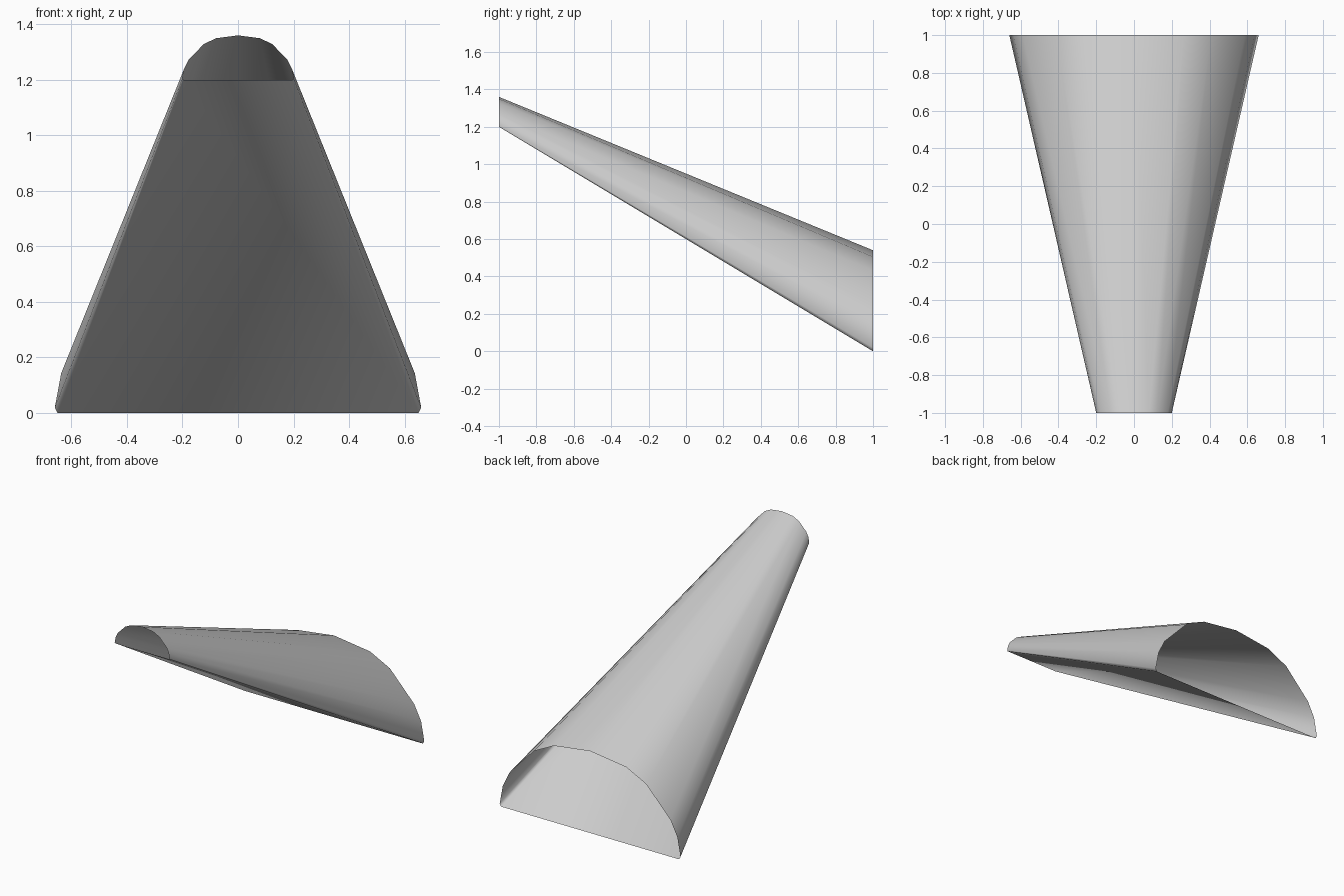
import bpy, bmesh
from math import radians

if "Cube" in bpy.data.objects:
    bpy.data.objects.remove(bpy.data.objects["Cube"])

# Half of the arched section, normalised: x in half widths, z in heights
half = [(0.985, 0.0), (1.0, 0.035), (0.965, 0.265), (0.89, 0.45),
        (0.62, 0.80), (0.40, 0.935)]
section = half + [(0.0, 1.0)] + [(-x, z) for x, z in reversed(half)]

bm = bmesh.new()


def ring(y, base, half_width, height):
    """One closed outline of the chute at depth y."""
    return [bm.verts.new((x * half_width, y, base + z * height)) for x, z in section]


# Open-ended tapered shell: small high mouth in front, wide low mouth behind
front = ring(-1, 1.2, 0.2, 0.16)
back = ring(1, 0.0, 0.66, 0.54)
n = len(section)
for i in range(n):
    j = (i + 1) % n
    bm.faces.new((front[i], back[i], back[j], front[j]))
bm.normal_update()
if bm.faces[:][n // 2].normal.z < 0:
    bmesh.ops.reverse_faces(bm, faces=bm.faces[:])

mesh = bpy.data.meshes.new("tapered_chute")
bm.to_mesh(mesh)
bm.free()
chute = bpy.data.objects.new("tapered_chute", mesh)
bpy.context.collection.objects.link(chute)

# Smooth shading around the arch and its rounded lower edges
bpy.context.view_layer.objects.active = chute
chute.select_set(True)
bpy.ops.object.shade_smooth_by_angle(angle=radians(62))
